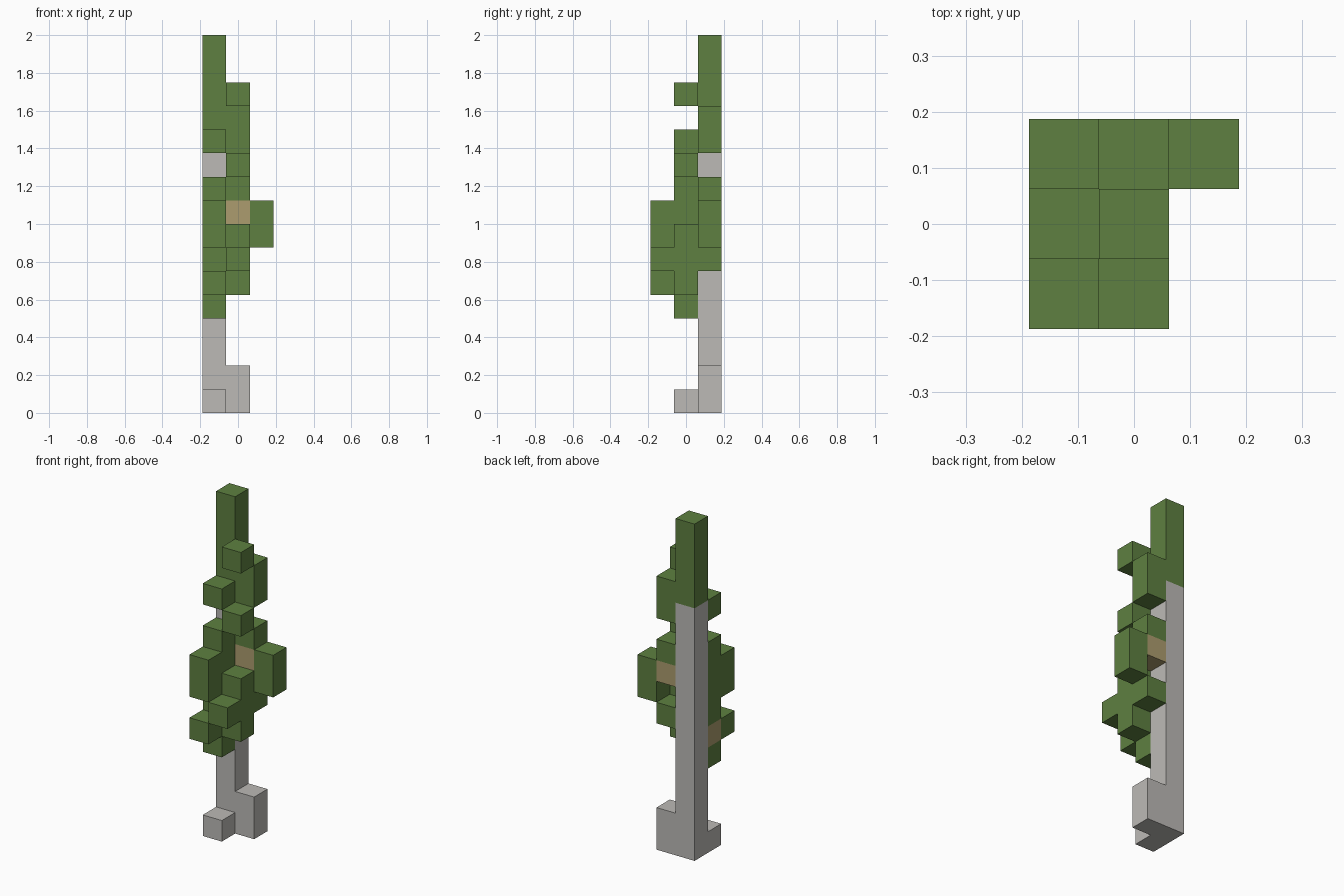
import bpy
import bmesh
import math
from mathutils import Vector

cube = bpy.data.objects.get("Cube")
if cube:
    bpy.data.objects.remove(cube, do_unlink=True)

UNIT = 0.125


def make_material(name, rgb):
    mat = bpy.data.materials.new(name)
    mat.use_nodes = True
    mat.diffuse_color = (*rgb, 1)
    mat.node_tree.nodes["Principled BSDF"].inputs["Base Color"].default_value = (*rgb, 1)
    return mat


bark = make_material("pale_grey_bark", (0.503, 0.491, 0.468))
leaf = make_material("leaf_green", (0.112, 0.216, 0.052))
wood = make_material("tan_wood", (0.413, 0.332, 0.156))

# Each part: name, material, vertical block runs (column, row, lowest, highest)
parts = [
    ("trunk", bark, [(0, 2, 0, 11)]),
    ("side_root", bark, [(1, 2, 0, 1)]),
    ("front_root", bark, [(0, 1, 0, 0)]),
    ("crown_tip", leaf, [(0, 2, 12, 15)]),
    ("upper_leaves", leaf, [(1, 2, 11, 12), (1, 1, 13, 13), (0, 1, 11, 11)]),
    ("middle_leaves", leaf, [(1, 1, 10, 10), (1, 2, 9, 9), (0, 1, 6, 9)]),
    ("outer_leaves", leaf, [(2, 2, 7, 8), (0, 0, 7, 8)]),
    ("lower_leaves", leaf, [(1, 1, 5, 7), (1, 2, 6, 6), (1, 0, 6, 6),
                            (0, 0, 5, 5), (0, 1, 4, 4)]),
    ("upper_branch", wood, [(1, 2, 8, 8)]),
    ("lower_branch", wood, [(0, 1, 5, 5)]),
]


def cells(runs):
    return [(x, y, z) for x, y, low, high in runs for z in range(low, high + 1)]


occupied = {c for _, _, runs in parts for c in cells(runs)}


def build_part(name, mat, runs):
    bm = bmesh.new()
    for cell in cells(runs):
        # Unit block, keeping only the faces that are not buried in a neighbour
        centre = Vector((cell[0] - 1, cell[1] - 1, cell[2] + 0.5)) * UNIT
        verts = bmesh.ops.create_cube(bm, size=UNIT)["verts"]
        bmesh.ops.translate(bm, verts=verts, vec=centre)
        faces = {f for v in verts for f in v.link_faces}
        hidden = []
        for f in faces:
            f.normal_update()
            step = [round(n) for n in f.normal]
            if tuple(a + b for a, b in zip(cell, step)) in occupied:
                hidden.append(f)
        bmesh.ops.delete(bm, geom=hidden, context="FACES")
    # Merge flush blocks into clean flat faces
    bmesh.ops.remove_doubles(bm, verts=bm.verts[:], dist=UNIT / 100)
    bmesh.ops.dissolve_limit(bm, angle_limit=math.radians(1),
                             verts=bm.verts[:], edges=bm.edges[:])
    mesh = bpy.data.meshes.new(name)
    bm.to_mesh(mesh)
    bm.free()
    mesh.materials.append(mat)
    obj = bpy.data.objects.new(name, mesh)
    bpy.context.collection.objects.link(obj)


for part in parts:
    build_part(*part)
